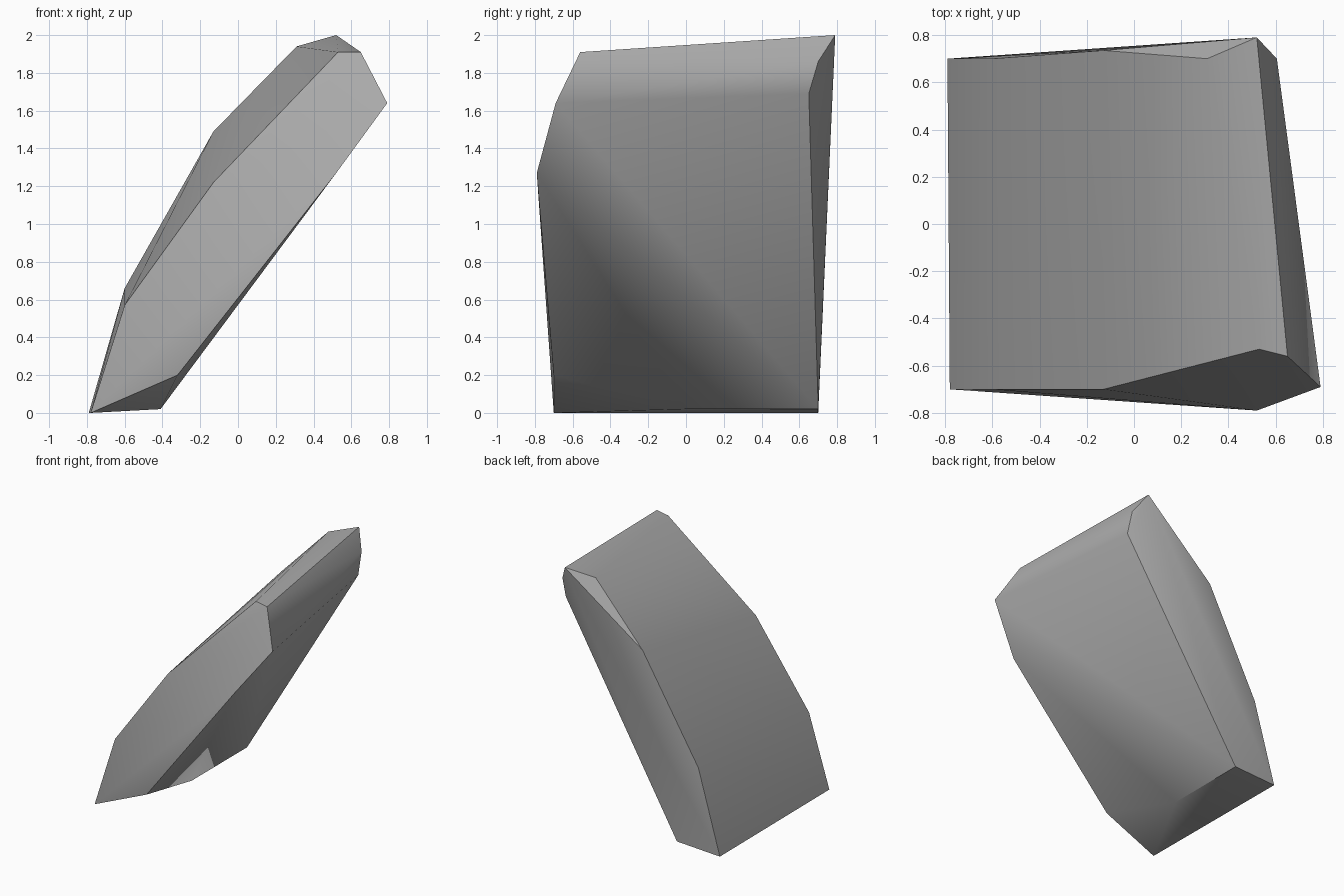
import bpy, bmesh, math

cube = bpy.data.objects.get("Cube")
if cube:
    bpy.data.objects.remove(cube, do_unlink=True)

# Stone colour
stone = bpy.data.materials.new("stone_grey")
stone.use_nodes = True
colour = (0.4, 0.4, 0.4, 1.0)
stone.diffuse_color = colour
shader = next(n for n in stone.node_tree.nodes if n.type == 'BSDF_PRINCIPLED')
shader.inputs["Base Color"].default_value = colour
shader.inputs["Roughness"].default_value = 0.9

# Corners of the two chipped ends, from the foot up the slope and back down
front_end = [(-0.78, -0.70, 0.0), (-0.60, -0.70, 0.57), (-0.13, -0.70, 1.22),
             (0.53, -0.53, 1.91), (0.65, -0.56, 1.91), (0.79, -0.69, 1.64),
             (0.52, -0.79, 1.27), (-0.32, -0.70, 0.20)]
back_end = [(-0.79, 0.70, 0.0), (-0.60, 0.70, 0.66), (-0.13, 0.735, 1.49),
            (0.31, 0.70, 1.94), (0.52, 0.79, 2.0), (0.605, 0.70, 1.86),
            (0.61, 0.65, 1.69), (-0.41, 0.70, 0.02)]
underside_corner = [(-0.41, 0.0, 0.02)]

# Leaning rock slab wrapped around the corners
bm = bmesh.new()
for corner in front_end + back_end + underside_corner:
    bm.verts.new(corner)
bmesh.ops.convex_hull(bm, input=bm.verts[:])
bmesh.ops.recalc_face_normals(bm, faces=bm.faces[:])
mesh = bpy.data.meshes.new("rock_slab")
bm.to_mesh(mesh)
bm.free()
mesh.materials.append(stone)

rock = bpy.data.objects.new("rock_slab", mesh)
bpy.context.collection.objects.link(rock)
bpy.ops.object.select_all(action='DESELECT')
rock.select_set(True)
bpy.context.view_layer.objects.active = rock
bpy.ops.object.shade_smooth_by_angle(angle=math.radians(35))
